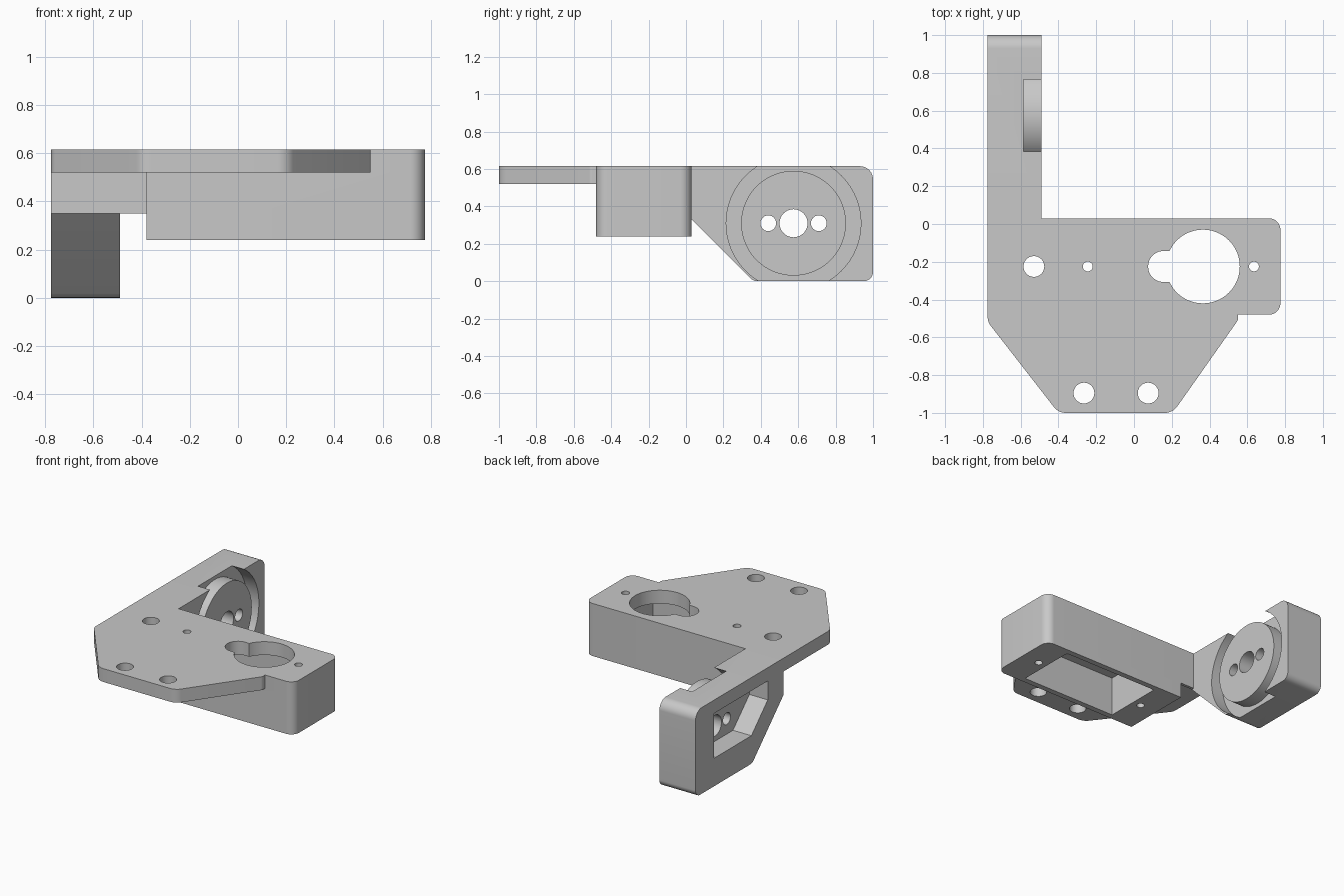
import bpy, bmesh, math
from mathutils import Vector

cube = bpy.data.objects.get("Cube")
if cube:
    bpy.data.objects.remove(cube, do_unlink=True)

grey = bpy.data.materials.new("plain grey")
grey.use_nodes = True
colour = (0.58, 0.58, 0.58, 1)
grey.diffuse_color = colour
grey.node_tree.nodes["Principled BSDF"].inputs["Base Color"].default_value = colour

TOP, UNDER, BOTTOM = 0.615, 0.52, 0.24      # plate top, plate underside, housing bottom
LEFT, INNER, BACK = -0.775, -0.49, 0.03     # arm outer face, arm inner face, housing rear
MID_Y, HUB_Y, HUB_Z = -0.225, 0.575, 0.31


def rounded(corners):
    """Turn (u, v, radius) corners into an outline with filleted corners."""
    out = []
    for i, (u, v, r) in enumerate(corners):
        p = Vector((u, v))
        if not r:
            out.append(p)
            continue
        a = (Vector(corners[i - 1][:2]) - p).normalized()
        b = (Vector(corners[(i + 1) % len(corners)][:2]) - p).normalized()
        half = a.angle(b) / 2
        centre = p + (a + b).normalized() * (r / math.sin(half))
        start = p + a * (r / math.tan(half)) - centre
        end = p + b * (r / math.tan(half)) - centre
        for k in range(9):
            out.append(centre + start.lerp(end, k / 8).normalized() * r)
    return out


def circle(u, v, r, n=64):
    return [Vector((u + r * math.cos(2 * math.pi * k / n),
                    v + r * math.sin(2 * math.pi * k / n))) for k in range(n)]


def rect(u0, v0, u1, v1):
    return [Vector(p) for p in ((u0, v0), (u1, v0), (u1, v1), (u0, v1))]


def prism(name, outline, lo, hi, axis="z"):
    """Extrude an outline in XY along z, or an outline in YZ along x."""
    bm = bmesh.new()
    put = (lambda p, d: (p.x, p.y, d)) if axis == "z" else (lambda p, d: (d, p.x, p.y))
    face = bm.faces.new([bm.verts.new(put(p, lo)) for p in outline])
    ext = bmesh.ops.extrude_face_region(bm, geom=[face])
    verts = [g for g in ext["geom"] if isinstance(g, bmesh.types.BMVert)]
    bmesh.ops.translate(bm, verts=verts, vec=put(Vector((0, 0)), hi - lo))
    bmesh.ops.recalc_face_normals(bm, faces=bm.faces)
    mesh = bpy.data.meshes.new(name)
    bm.to_mesh(mesh)
    bm.free()
    mesh.materials.append(grey)
    obj = bpy.data.objects.new(name, mesh)
    bpy.context.collection.objects.link(obj)
    return obj


def combine(target, tool, operation):
    mod = target.modifiers.new("combine", "BOOLEAN")
    mod.operation, mod.solver, mod.object = operation, "EXACT", tool
    bpy.context.view_layer.objects.active = target
    bpy.ops.object.modifier_apply(modifier=mod.name)
    bpy.data.objects.remove(tool, do_unlink=True)


# Arm with a sloped lower front
arm = prism("arm", rounded([(0.01, TOP, 0), (1, TOP, 0.07), (1, 0, 0.05),
                            (0.36, 0, 0.06), (0.01, 0.35, 0)]), LEFT, INNER, "x")
# Round recess with a raised hub, open at the top and bottom of the arm
combine(arm, prism("recess", circle(HUB_Y, HUB_Z, 0.36, 96), -0.585, -0.4, "x"), "DIFFERENCE")
combine(arm, prism("hub", circle(HUB_Y, HUB_Z, 0.28, 96), -0.6, INNER, "x"), "UNION")
# Outer pocket following the slope
combine(arm, prism("arm_pocket", rounded([(0.185, UNDER, 0), (0.79, UNDER, 0), (0.79, 0.2, 0),
                   (0.37, 0.2, 0), (0.185, 0.385, 0)]), -0.9, -0.63, "x"), "DIFFERENCE")
for dy, r in ((-0.135, 0.042), (0, 0.075), (0.135, 0.042)):
    combine(arm, prism("hub_hole", circle(HUB_Y + dy, HUB_Z, r, 40), -0.9, -0.3, "x"), "DIFFERENCE")

# Top plate with tapered front
body = prism("bracket", rounded([
    (LEFT, BACK, 0), (LEFT, -0.518, 0.08), (-0.40, -1, 0.08), (0.205, -1, 0.08),
    (0.55, -0.51, 0.03), (0.55, -0.48, 0), (0.775, -0.48, 0.06), (0.775, BACK, 0.06)]),
    UNDER, TOP)
# Housing, joining rib and arm
combine(body, prism("housing", rounded([(-0.38, BACK, 0), (-0.38, -0.48, 0),
        (0.775, -0.48, 0.06), (0.775, BACK, 0.06)]), BOTTOM, TOP), "UNION")
combine(body, prism("rib", rect(-0.55, 0.01, -0.3, BACK), 0.35, 0.56), "UNION")
combine(body, arm, "UNION")

# Housing pocket and keyhole opening through the plate
combine(body, prism("housing_pocket", rect(-0.18, -0.44, 0.57, -0.01), 0.1, UNDER), "DIFFERENCE")
combine(body, prism("opening", circle(0.365, MID_Y, 0.195, 80), 0.4, 0.8), "DIFFERENCE")
combine(body, prism("opening_slot", rounded([(0.075, MID_Y - 0.082, 0.08), (0.3, MID_Y - 0.082, 0),
        (0.3, MID_Y + 0.082, 0), (0.075, MID_Y + 0.082, 0.08)]), 0.4, 0.8), "DIFFERENCE")
# Screw holes
for x, y, r in ((-0.53, MID_Y, 0.055), (-0.265, -0.895, 0.055), (0.075, -0.895, 0.055),
                (-0.245, MID_Y, 0.026), (0.635, MID_Y, 0.026)):
    combine(body, prism("screw_hole", circle(x, y, r, 36), 0.1, 0.8), "DIFFERENCE")

bpy.ops.object.select_all(action="DESELECT")
body.select_set(True)
bpy.context.view_layer.objects.active = body
bpy.ops.object.shade_smooth_by_angle(angle=math.radians(25))
